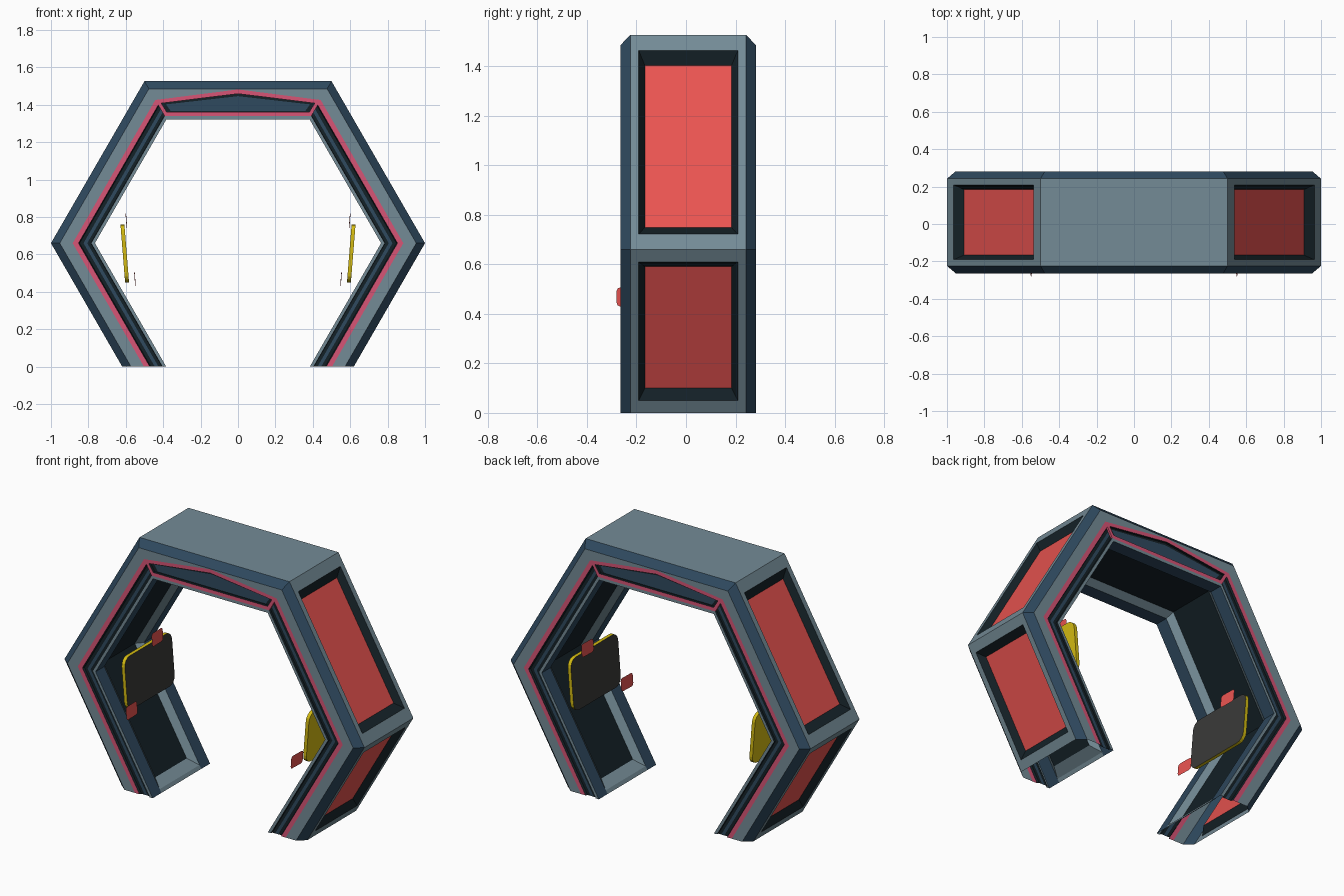
import bpy, bmesh, math
from mathutils import Vector

if "Cube" in bpy.data.objects:
    bpy.data.objects.remove(bpy.data.objects["Cube"])

S3 = math.sqrt(3)
CZ, YC, H = 0.66, 0.009, 0.273   # hexagon centre height, depth centre, half depth

COLORS = {"grey": (0.174, 0.258, 0.305), "blue": (0.028, 0.067, 0.114),
          "dark": (0.007, 0.015, 0.020), "pink": (0.68, 0.089, 0.18),
          "red": (0.82, 0.088, 0.082), "yellow": (0.66, 0.50, 0.006),
          "black": (0.042, 0.042, 0.040)}
MATS = {}
for n, c in COLORS.items():
    MATS[n] = bpy.data.materials.new(n)
    MATS[n].diffuse_color = (*c, 1)
ORDER = list(MATS)


def finish(name, bm, axes):
    """Merge, mirror and link a part."""
    bmesh.ops.remove_doubles(bm, verts=bm.verts, dist=1e-5)
    bmesh.ops.recalc_face_normals(bm, faces=bm.faces)
    me = bpy.data.meshes.new(name)
    bm.to_mesh(me)
    bm.free()
    for m in ORDER:
        me.materials.append(MATS[m])
    ob = bpy.data.objects.new(name, me)
    ob.location.y = YC
    bpy.context.collection.objects.link(ob)
    mod = ob.modifiers.new("mirror", "MIRROR")
    mod.use_axis = axes
    mod.merge_threshold = 1e-4
    return ob


def face(bm, pts, mat):
    f = bm.faces.new([bm.verts.new(p) for p in pts])
    f.material_index = ORDER.index(mat)
    return f


def hexpt(r, k, y, lift=0):
    """Point on the hexagon of radius r: 0 foot, 1 elbow, 2 shoulder, 3 top middle."""
    x, z = [(r + (lift - CZ) / S3, lift), (r, CZ),
            (r / 2, CZ + r * S3 / 2), (0, CZ + r * S3 / 2)][k]
    return Vector((x, y, z))


# Arch cross-section, front half: radius, y, colour of the face to the next
# point, height above the ground where the inner recess begins
PROFILE = [(1.0, -.233, "blue", 0), (.953, -H, "grey", 0), (.884, -H, "pink", 0),
           (.853, -H, "dark", 0), (.847, -.262, "dark", 0), (.826, -.262, "blue", 0),
           (.806, -.262, "dark", 0), (.787, -.262, "dark", 0), (.785, -H, "grey", 0),
           (.765, -H, "blue", 0), (.765, -.19, "grey", .02), (.80, -.15, "dark", .06),
           (.80, 0, None, .06)]

bm = bmesh.new()
for k in range(3):
    for i, ((r0, y0, m, h0), (r1, y1, _, h1)) in enumerate(zip(PROFILE, PROFILE[1:])):
        if k == 2 and 1 <= i <= 7:
            continue   # the top beam has its own front
        if i == 9:
            h1 = 0
        face(bm, [hexpt(r0, k, y0, h0), hexpt(r0, k + 1, y0),
                  hexpt(r1, k + 1, y1), hexpt(r1, k, y1, h1)], m)
# stop of the groove at the shoulder
face(bm, [hexpt(p[0], 2, p[1]) for p in PROFILE[2:9]], "pink")
# rim of the inner recess at the foot
foot = [[hexpt(r, 0, y, h), hexpt(r, 0, 0, h)]
        for r, y, h in ((.765, -.19, 0), (.765, -.19, .02), (.80, -.15, .06))]
for (a, b), (c, d) in zip(foot, foot[1:]):
    face(bm, [a, b, d, c], "grey")


def panel(k, s0, s1, t0, t1, depth=.035):
    """Outer side face with a sunken red panel."""
    a, b = hexpt(1, k, 0), hexpt(1, k + 1, 0)
    d = (b - a).normalized()
    L = (b - a).length
    n = Vector((-d.z, 0, d.x))   # inward

    def E(s, y, h=0):
        return a + d * s + n * h + Vector((0, y, 0))
    rings = [[E(0, 0), E(0, -.233), E(L, -.233), E(L, 0)],
             [E(s0, 0), E(s0, -.2), E(s1, -.2), E(s1, 0)],
             [E(t0, 0, depth), E(t0, -.175, depth), E(t1, -.175, depth), E(t1, 0, depth)]]
    for p, q, m in zip(rings, rings[1:], ("grey", "dark")):
        for i in range(3):
            face(bm, [p[i], p[i + 1], q[i + 1], q[i]], m)
    face(bm, rings[2], "red")


panel(0, .058, .704, .095, .661)
panel(1, .072, .928, .122, .878)
# flat top of the arch
face(bm, [hexpt(1, 2, -.233), hexpt(1, 3, -.233), hexpt(1, 3, 0), hexpt(1, 2, 0)], "grey")

# front of the top beam: grey face, pink frame, dark recess, blue plate
lo = CZ + .785 * S3 / 2
outer = [(0, 1.482), (.442, CZ + .884 * S3 / 2), (.3925, lo), (0, lo)]
inner = [(0, 1.459), (.410, 1.408), (.381, 1.361), (0, 1.361)]
plate = [(0, 1.446), (.385, 1.402), (.360, 1.367), (0, 1.367)]


def at(pts, y):
    return [Vector((x, y, z)) for x, z in pts]


O, I, J, K = at(outer, -H), at(inner, -H), at(inner, -.258), at(plate, -.258)
face(bm, [hexpt(.953, 3, -H), hexpt(.953, 2, -H), O[1], O[0]], "grey")
face(bm, [O[2], O[3], hexpt(.765, 3, -H), hexpt(.765, 2, -H)], "grey")
for p, q, m in ((O, I, "pink"), (I, J, "dark"), (J, K, "dark")):
    for i in range(3):
        face(bm, [p[i], p[i + 1], q[i + 1], q[i]], m)
face(bm, K, "blue")
finish("arch", bm, (True, True, False))


def rounded(w, hgt, rad, seg=5):
    """Rounded rectangle outline in (y, z)."""
    pts = []
    for c, (sy, sz) in enumerate([(1, 1), (-1, 1), (-1, -1), (1, -1)]):
        for j in range(seg):
            t = math.pi / 2 * (c + j / (seg - 1))
            pts.append((sy * (w / 2 - rad) + rad * math.cos(t),
                        sz * (hgt / 2 - rad) + rad * math.sin(t)))
    return pts


# side pads: dark inner face, yellow back and edge, leaning outward
bm = bmesh.new()
LEAN = .08
shape = rounded(.45, .31, .05)
inside, back = [[Vector((x + LEAN * z, y, .605 + z)) for y, z in shape]
                for x in (.595, .616)]
face(bm, inside, "black")
face(bm, back, "yellow")
for i in range(len(shape)):
    j = (i + 1) % len(shape)
    face(bm, [inside[i], inside[j], back[j], back[i]], "yellow")
finish("side_pads", bm, (True, False, False))

# small floating red tabs beside the pads
for name, x, y, z in (("upper_tabs", .597, .076, .78), ("lower_tabs", .551, -.234, .468)):
    bm = bmesh.new()
    face(bm, [(x + LEAN * v + .03 * u, y + u, z + v)
              for u, v in rounded(.11, .078, .015, 3)], "red")
    finish(name, bm, (True, False, False))

for m in bpy.data.materials:
    if m.users and not m.is_grease_pencil:
        m.use_nodes = True
        m.node_tree.nodes["Principled BSDF"].inputs["Base Color"].default_value = m.diffuse_color
